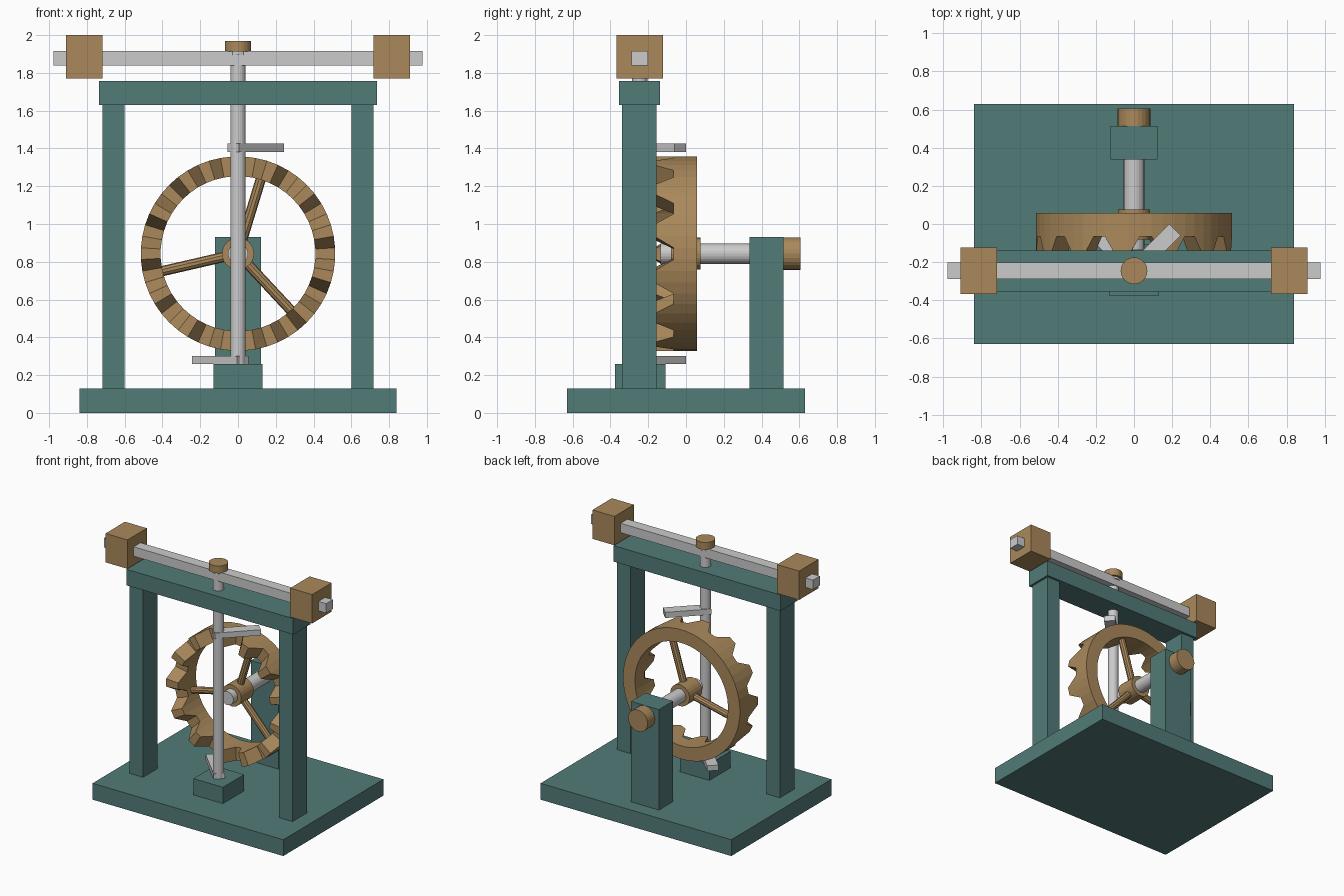
import bpy, bmesh
from math import pi, sin, cos, radians
from mathutils import Matrix, Vector

if "Cube" in bpy.data.objects:
    bpy.data.objects.remove(bpy.data.objects["Cube"])

def material(name, rgb):
    m = bpy.data.materials.new(name)
    m.diffuse_color = (*rgb, 1)
    m.use_nodes = True
    m.node_tree.nodes["Principled BSDF"].inputs["Base Color"].default_value = m.diffuse_color
    return m

TEAL = material("teal_paint", (0.085, 0.2, 0.19))
WOOD = material("warm_wood", (0.4, 0.25, 0.105))

def finish(name, bm, mat=None):
    bmesh.ops.recalc_face_normals(bm, faces=bm.faces)
    me = bpy.data.meshes.new(name)
    bm.to_mesh(me)
    bm.free()
    if mat:
        me.materials.append(mat)
    ob = bpy.data.objects.new(name, me)
    bpy.context.collection.objects.link(ob)
    return ob

def box(name, x, y, z, mat=None, turn=Matrix()):
    """Box from (min, max) ranges, optionally placed by a matrix."""
    bm = bmesh.new()
    size = Matrix.Diagonal((x[1] - x[0], y[1] - y[0], z[1] - z[0], 1))
    mid = Matrix.Translation((sum(x) / 2, sum(y) / 2, sum(z) / 2))
    bmesh.ops.create_cube(bm, size=1, matrix=turn @ mid @ size)
    return finish(name, bm, mat)

def rod(name, a, b, r, mat=None, sides=24):
    """Cylinder between two points."""
    a, b = Vector(a), Vector(b)
    bm = bmesh.new()
    rot = (b - a).to_track_quat('Z', 'Y').to_matrix().to_4x4()
    bmesh.ops.create_cone(bm, cap_ends=True, segments=sides, radius1=r, radius2=r,
                          depth=(b - a).length,
                          matrix=Matrix.Translation((a + b) / 2) @ rot)
    return finish(name, bm, mat)

WZ = 0.843      # wheel axis height
VY = -0.245     # verge axis depth

# Frame
box("base", (-0.84, 0.84), (-0.63, 0.63), (0, 0.13), TEAL)
for side, s in (("left", -1), ("right", 1)):
    box(side + "_post", sorted((s * 0.6, s * 0.717)), (-0.338, -0.157), (0.13, 1.63), TEAL)
box("top_beam", (-0.735, 0.735), (-0.355, -0.138), (1.63, 1.757), TEAL)
box("foot_bearing", (-0.13, 0.13), (-0.375, -0.108), (0.13, 0.26), TEAL)
box("rear_bearing_post", (-0.122, 0.122), (0.337, 0.515), (0.13, 0.93), TEAL)

# Crown wheel: ring whose front edge steps between tooth tips and roots
TEETH, R_OUT, R_IN, BACK, ROOT, TIP = 13, 0.515, 0.41, 0.057, -0.065, -0.17
bm = bmesh.new()
rings = []
n = TEETH * 4
for i in range(n):
    t = 2 * pi * (i - 0.5) / n
    front = ROOT if i % 4 < 2 else TIP
    rings.append([bm.verts.new((r * cos(t), y, WZ + r * sin(t)))
                  for r, y in ((R_OUT, front), (R_OUT, BACK), (R_IN, BACK), (R_IN, front))])
for i in range(n):
    a, b = rings[i], rings[(i + 1) % n]
    for k in range(4):
        j = (k + 1) % 4
        bm.faces.new((a[k], a[j], b[j], b[k]))
finish("crown_wheel_rim", bm, WOOD)

# Hub, spokes and axle
rod("wheel_hub", (0, -0.08, WZ), (0, 0.077, WZ), 0.085, WOOD)
for k in range(3):
    t = radians(73 + 120 * k)
    d = Vector((cos(t), 0, sin(t)))
    c = Vector((0, 0, WZ))
    rod(f"wheel_spoke_{k + 1}", c + d * 0.06, c + d * 0.43, 0.027, WOOD, 10)
rod("wheel_axle", (0, -0.135, WZ), (0, 0.54, WZ), 0.054)
rod("axle_end_cap", (0, 0.515, WZ), (0, 0.605, WZ), 0.086, WOOD)

# Verge staff with two pallets set at right angles
rod("verge_staff", (0, VY, 0.25), (0, VY, 1.92), 0.04)
for name, ang, z in (("upper_pallet", 45, (1.38, 1.425)), ("lower_pallet", 135, (0.26, 0.302))):
    turn = Matrix.Translation((0, VY, 0)) @ Matrix.Rotation(radians(ang), 4, 'Z')
    box(name, (-0.035, 0.303), (-0.042, 0.042), z, None, turn)

# Foliot bar with sliding weights and top knob
box("foliot_bar", (-0.977, 0.977), (VY - 0.043, VY + 0.043), (1.84, 1.915))
for side, s in (("left", -1), ("right", 1)):
    box(side + "_foliot_weight", sorted((s * 0.717, s * 0.91)),
        (VY - 0.122, VY + 0.122), (1.77, 2.0), WOOD)
rod("knob_neck", (0, VY, 1.895), (0, VY, 1.92), 0.052)
rod("top_knob", (0, VY, 1.912), (0, VY, 1.97), 0.07, WOOD)
